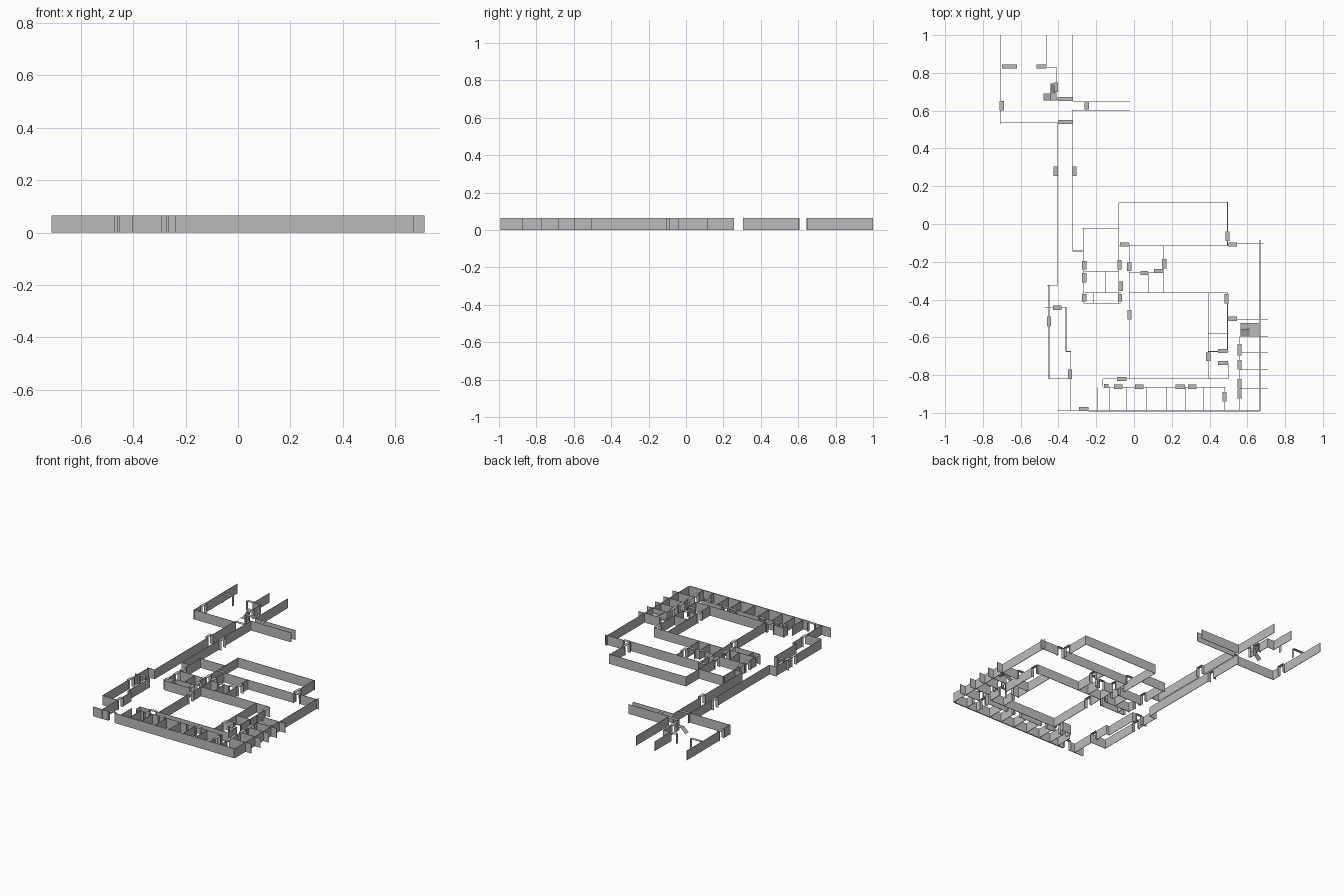
import bpy, bmesh

H = 0.065      # wall height
T = 0.003      # wall thickness
D = 0.022      # door frame depth
P = 0.001      # door frame plate thickness

grey = bpy.data.materials.new("wall grey")
grey.diffuse_color = (0.5, 0.5, 0.5, 1)


def box(bm, x0, x1, y0, y1, z0, z1):
    v = [bm.verts.new((x, y, z)) for z in (z0, z1)
         for x, y in ((x0, y0), (x1, y0), (x1, y1), (x0, y1))]
    for f in ((3, 2, 1, 0), (4, 5, 6, 7), (0, 1, 5, 4), (1, 2, 6, 5), (2, 3, 7, 6), (3, 0, 4, 7)):
        bm.faces.new([v[i] for i in f])


def run(bm, axis, c, a, b, depth, z0=0, z1=H):
    """Box along an axis from a to b, centred on c across it."""
    if axis == "x":
        box(bm, a, b, c - depth / 2, c + depth / 2, z0, z1)
    else:
        box(bm, c - depth / 2, c + depth / 2, a, b, z0, z1)


def finish(bm, name):
    me = bpy.data.meshes.new(name)
    bm.to_mesh(me)
    bm.free()
    me.materials.append(grey)
    bpy.context.collection.objects.link(bpy.data.objects.new(name, me))


def wing(name, walls, doors):
    """Walls are cut open wherever a door lies on them; doors get jambs and a head."""
    bm = bmesh.new()
    for axis, c, a, b in walls:
        pos = a
        for dax, dc, da, db in sorted(doors, key=lambda d: d[2]):
            if dax == axis and abs(dc - c) < 0.015 and db > a and da < b:
                if da - pos > 0.002:
                    run(bm, axis, c, pos, da, T)
                pos = max(pos, db)
        if b - pos > 0.002:
            run(bm, axis, c, pos, b, T)
    finish(bm, name + "_walls")
    bm = bmesh.new()
    for axis, c, a, b in doors:
        run(bm, axis, c, a, a + P, D)
        run(bm, axis, c, b - P, b, D)
        run(bm, axis, c, a, b, D, H - P, H)
    finish(bm, name + "_door_frames")


# north wing
wing("north_wing", [
    ("y", -0.705, 0.53, 1), ("x", 0.535, -0.71, -0.325), ("y", -0.465, 0.83, 1),
    ("x", 0.83, -0.51, -0.41), ("y", -0.412, 0.66, 0.83), ("y", -0.325, 0.65, 1),
    ("x", 0.647, -0.325, -0.02), ("x", 0.603, -0.325, -0.02), ("x", 0.66, -0.41, -0.325),
], [
    ("y", -0.70, 0.60, 0.65), ("x", 0.833, -0.70, -0.62), ("x", 0.833, -0.515, -0.465),
    ("x", 0.662, -0.405, -0.325), ("x", 0.54, -0.403, -0.325), ("y", -0.25, 0.605, 0.645),
    ("y", -0.413, 0.70, 0.75),
])

# long corridor
wing("corridor", [
    ("y", -0.325, -0.143, 0.605), ("y", -0.403, -0.325, 0.54), ("x", -0.143, -0.325, -0.27),
], [("y", -0.414, 0.255, 0.305), ("y", -0.316, 0.255, 0.305)])

# west rooms
wing("west_rooms", [
    ("x", -0.325, -0.46, -0.403), ("y", -0.45, -0.82, -0.325), ("x", -0.44, -0.47, -0.36),
    ("y", -0.36, -0.675, -0.44), ("x", -0.675, -0.36, -0.335), ("y", -0.335, -0.99, -0.675),
    ("x", -0.82, -0.45, -0.335),
], [("y", -0.45, -0.54, -0.49), ("x", -0.443, -0.43, -0.385), ("y", -0.338, -0.82, -0.77)])

# middle rooms
wing("middle_rooms", [
    ("x", -0.025, -0.275, -0.08), ("y", -0.265, -0.42, -0.02), ("x", -0.25, -0.265, -0.08),
    ("y", -0.15, -0.365, -0.25), ("x", -0.42, -0.265, -0.07), ("y", -0.215, -0.42, -0.365),
    ("y", -0.08, -0.42, 0.115), ("x", 0.115, -0.08, 0.5), ("y", 0.495, -0.115, 0.115),
    ("x", -0.115, -0.08, 0.5), ("y", 0.155, -0.365, -0.115), ("x", -0.257, -0.025, 0.155),
    ("y", 0.075, -0.365, -0.257), ("x", -0.365, -0.265, -0.07),
], [
    ("y", -0.263, -0.24, -0.195), ("y", -0.263, -0.31, -0.26), ("y", -0.263, -0.41, -0.37),
    ("y", -0.077, -0.24, -0.19), ("y", -0.07, -0.355, -0.305), ("y", -0.075, -0.41, -0.37),
    ("x", -0.108, -0.075, -0.027), ("y", 0.495, -0.09, -0.04), ("y", 0.16, -0.235, -0.185),
    ("x", -0.248, 0.105, 0.155), ("x", -0.26, 0.035, 0.075),
])

# central court
wing("court", [
    ("y", -0.025, -0.82, -0.105), ("x", -0.363, -0.025, 0.495), ("y", 0.495, -0.68, -0.365),
    ("y", 0.5, -0.82, -0.735), ("y", 0.393, -0.82, -0.365), ("x", -0.58, 0.393, 0.5),
    ("x", -0.675, 0.393, 0.5), ("x", -0.82, -0.165, 0.5), ("x", -0.505, 0.495, 0.71),
], [
    ("y", -0.024, -0.505, -0.455), ("y", -0.025, -0.25, -0.205), ("y", 0.49, -0.42, -0.37),
    ("y", 0.393, -0.725, -0.68), ("x", -0.673, 0.445, 0.495), ("x", -0.735, 0.445, 0.498),
    ("x", -0.82, -0.09, -0.04), ("x", -0.502, 0.5, 0.545),
])

# south rooms, a row of small cells
cells = [("y", x, -0.99, -0.865) for x in (-0.195, -0.13, -0.04, 0.065, 0.17, 0.275, 0.37, 0.48)]
wing("south_rooms", cells + [
    ("x", -0.986, -0.405, 0.665), ("x", -0.991, -0.24, 0.665),
    ("x", -0.864, -0.165, 0.485), ("y", -0.165, -0.86, -0.82),
], [
    ("x", -0.98, -0.29, -0.24), ("x", -0.858, -0.16, -0.135), ("x", -0.862, -0.105, -0.06),
    ("x", -0.862, 0.005, 0.05), ("x", -0.862, 0.22, 0.27), ("x", -0.862, 0.285, 0.33),
    ("y", 0.48, -0.94, -0.89),
])

# east rooms
wing("east_rooms", [("x", y, 0.56, 0.71) for y in (-0.595, -0.68, -0.772, -0.872)] + [
    ("y", 0.667, -0.99, -0.085), ("x", -0.105, 0.5, 0.685), ("y", 0.56, -0.99, -0.595),
], [
    ("x", -0.108, 0.5, 0.545), ("y", 0.558, -0.695, -0.635),
    ("y", 0.558, -0.77, -0.72), ("y", 0.558, -0.87, -0.82), ("y", 0.558, -0.925, -0.875),
])


# stairs: sloped flights and flat landings, four corners each
def stair(name, panels):
    bm = bmesh.new()
    for axis, x0, x1, y0, y1, za, zb in panels:
        pts = [(x0, y0), (x1, y0), (x1, y1), (x0, y1)]
        zs = (za, zb, zb, za) if axis == "x" else (za, za, zb, zb)
        bm.faces.new([bm.verts.new((x, y, z)) for (x, y), z in zip(pts, zs)])
    finish(bm, name)


M = H / 2
stair("north_stair", [
    ("x", -0.478, -0.442, 0.655, 0.69, 0, M), ("x", -0.442, -0.41, 0.655, 0.69, M, M),
    ("y", -0.442, -0.412, 0.69, 0.745, M, H),
])
stair("east_stair", [
    ("x", 0.565, 0.615, -0.557, -0.525, 0, M), ("x", 0.615, 0.66, -0.595, -0.525, M, M),
    ("x", 0.565, 0.615, -0.595, -0.557, H, M),
])
